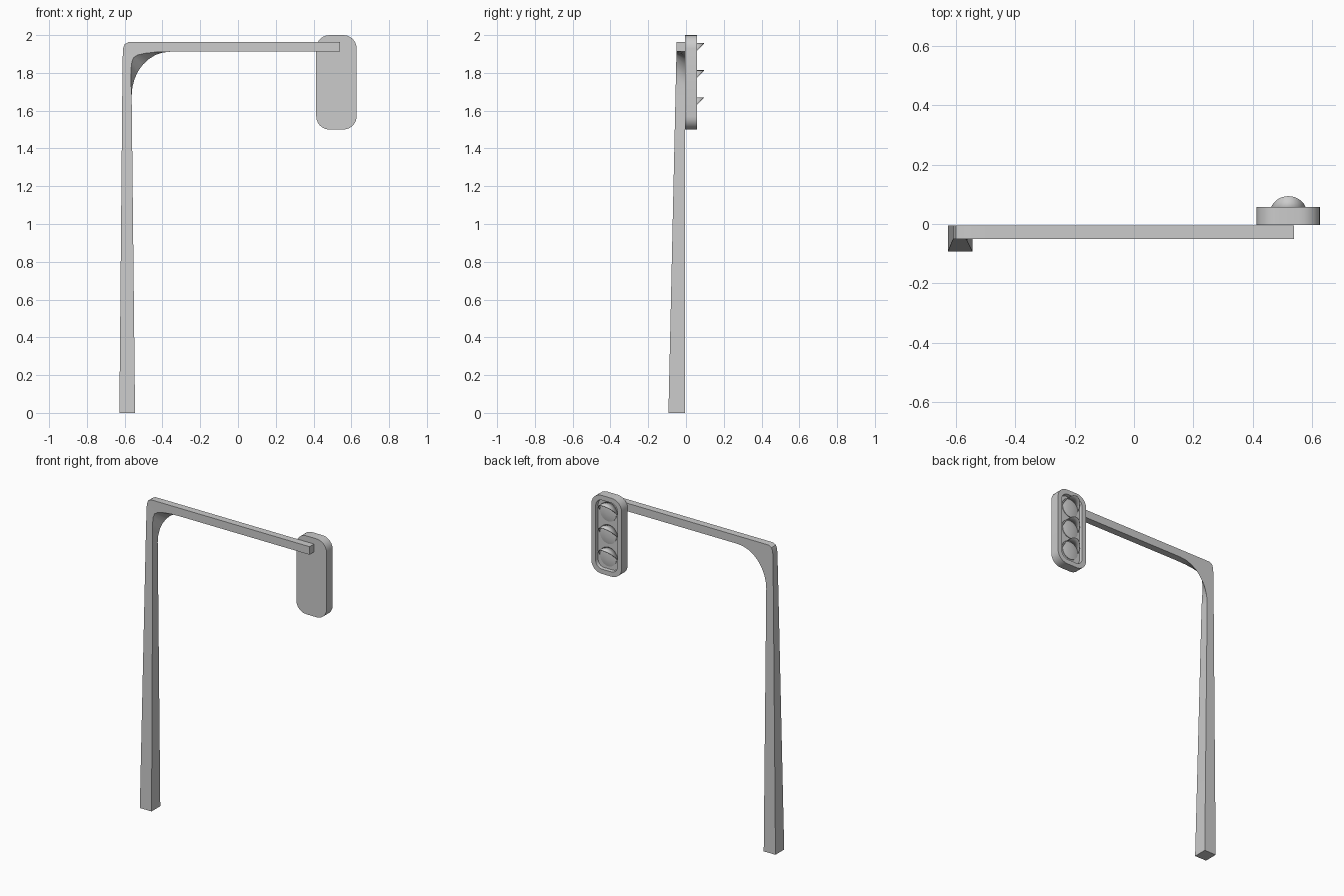
import bpy, bmesh
from math import sin, cos, pi, radians

if "Cube" in bpy.data.objects:
    bpy.data.objects.remove(bpy.data.objects["Cube"])


def make(name, bm, angle=30):
    bmesh.ops.recalc_face_normals(bm, faces=bm.faces)
    me = bpy.data.meshes.new(name)
    bm.to_mesh(me)
    bm.free()
    ob = bpy.data.objects.new(name, me)
    bpy.context.collection.objects.link(ob)
    bpy.ops.object.select_all(action='DESELECT')
    ob.select_set(True)
    bpy.context.view_layer.objects.active = ob
    bpy.ops.object.shade_smooth_by_angle(angle=radians(angle))
    return ob


def loft(name, loops, angle=30):
    """Skin closed loops of points and cap both ends."""
    bm = bmesh.new()
    rings = [[bm.verts.new(p) for p in loop] for loop in loops]
    n = len(rings[0])
    for a, b in zip(rings, rings[1:]):
        for i in range(n):
            j = (i + 1) % n
            bm.faces.new((a[i], a[j], b[j], b[i]))
    bm.faces.new(rings[0])
    bm.faces.new(rings[-1])
    return make(name, bm, angle)


# tapered pole, curved corner brace and arm as one square-section sweep
BACK = -0.005


def front_y(z):
    return min(-0.05, -0.093 + 0.043 * z / 1.93)


STEPS = 8
outer_mid = [(-0.612, 1.74), (-0.611, 1.82), (-0.610, 1.90), (-0.608, 1.93),
             (-0.600, 1.952), (-0.580, 1.963), (-0.50, 1.963)]
sections = [((-0.628, 0), (-0.545, 0), 0), ((-0.613, 1.66), (-0.563, 1.68), 0)]
for k, outer in enumerate(outer_mid, 1):
    t = k / STEPS
    a = t * pi / 2
    inner = (-0.36 - 0.203 * cos(a), 1.68 + 0.232 * sin(a))
    sections.append((outer, inner, 0.5 * sin(pi * t)))
sections += [((-0.36, 1.963), (-0.36, 1.912), 0), ((0.54, 1.963), (0.54, 1.912), 0)]

loops = []
for (ox, oz), (ix, iz), w in sections:
    # the front edge of the brace is set further into the corner
    fx, fz = ix + (-0.60 - ix) * w, iz + (1.92 - iz) * w
    loops.append([(ox, BACK, oz), (ix, BACK, iz),
                  (fx, front_y(fz), fz), (ox, front_y(oz), oz)])
loft("pole_and_arm", loops)

# signal housing with a recessed face
CX, CZ = 0.521, 1.75


def rounded(y, hx, hz, r, n=6):
    pts = []
    for q, (sx, sz) in enumerate([(1, 1), (-1, 1), (-1, -1), (1, -1)]):
        for i in range(n + 1):
            a = pi / 2 * (q + i / n)
            pts.append((CX + sx * (hx - r) + r * cos(a), y,
                        CZ + sz * (hz - r) + r * sin(a)))
    return pts


PANEL = 0.036
loft("signal_housing", [rounded(-0.004, 0.107, 0.25, 0.07),
                        rounded(0.057, 0.107, 0.25, 0.07),
                        rounded(0.057, 0.077, 0.22, 0.045),
                        rounded(PANEL, 0.074, 0.217, 0.042)])

# three lenses, each under a slanted visor
for name, z in (("top", 1.895), ("middle", 1.752), ("bottom", 1.609)):
    disc = [[(CX + r * cos(i * pi / 12), y, z + r * sin(i * pi / 12)) for i in range(24)]
            for r, y in ((0.058, PANEL - 0.002), (0.058, PANEL + 0.004),
                         (0.04, PANEL + 0.008), (0.015, PANEL + 0.01))]
    loft(name + "_lens", disc)

    bm = bmesh.new()
    pairs = []
    for i in range(17):
        a = pi * i / 16
        x, dz = CX + 0.06 * cos(a), 0.06 * sin(a)
        pairs.append((bm.verts.new((x, PANEL - 0.002, z + dz)),
                      bm.verts.new((x, PANEL + 0.001 + 0.057 * sin(a), z + dz))))
    for (a, b), (c, d) in zip(pairs, pairs[1:]):
        bm.faces.new((a, b, d, c))
    visor = make(name + "_visor", bm)
    mod = visor.modifiers.new("thickness", 'SOLIDIFY')
    mod.thickness = 0.004
    mod.offset = 0
